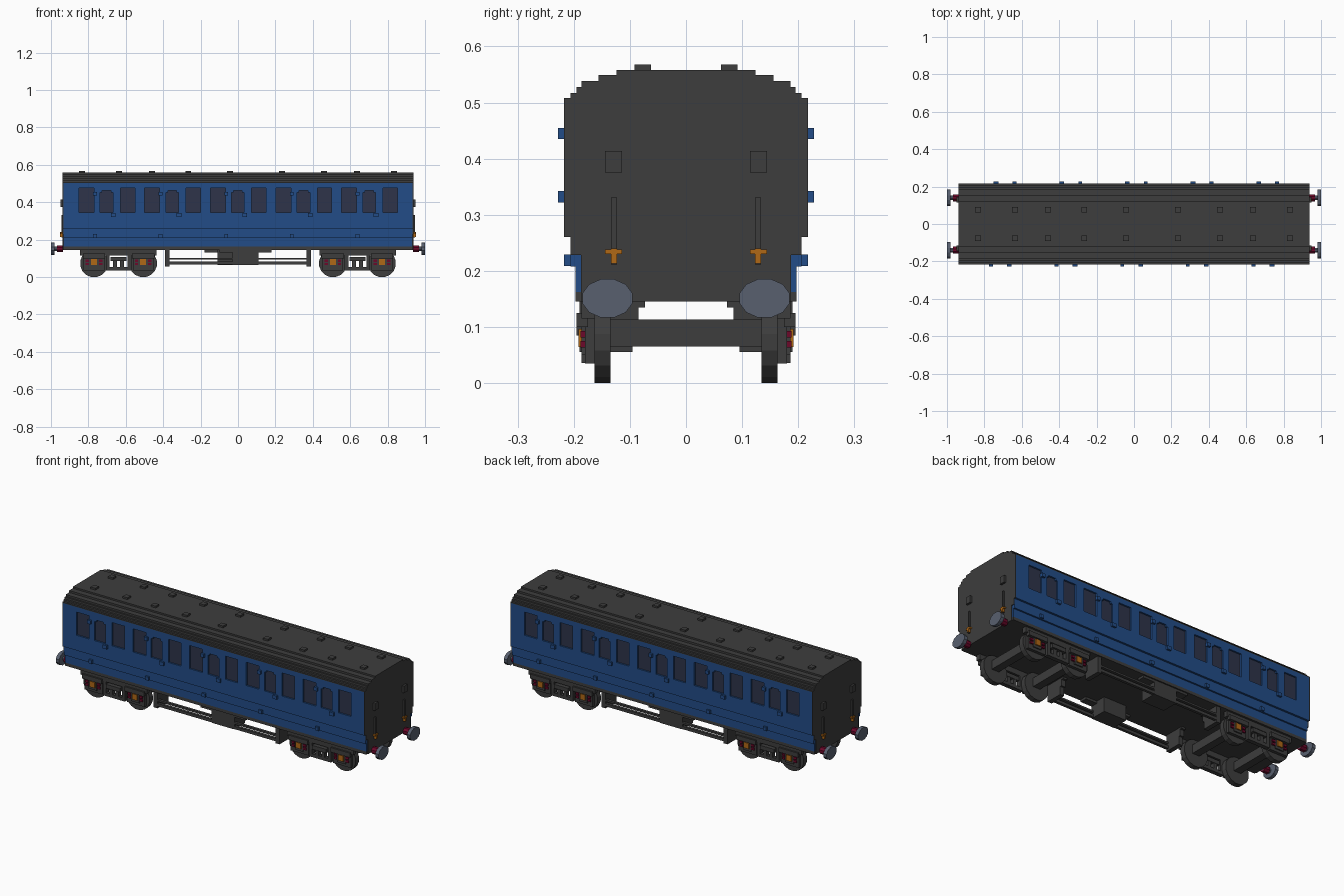
import bpy, bmesh, math
from mathutils import Matrix

cube = bpy.data.objects.get("Cube")
if cube:
    bpy.data.objects.remove(cube, do_unlink=True)


def material(name, rgb):
    col = [((c / 255 + 0.055) / 1.055) ** 2.4 if c > 10 else c / 255 / 12.92 for c in rgb] + [1]
    m = bpy.data.materials.new(name)
    m.use_nodes = True
    m.diffuse_color = col
    b = m.node_tree.nodes["Principled BSDF"]
    b.inputs["Base Color"].default_value = col
    b.inputs["Roughness"].default_value = 0.8
    return m


BLUE = material("coach blue", (34, 76, 135))
DARK = material("charcoal", (61, 61, 61))
GLASS = material("window navy", (46, 52, 74))
STEEL = material("buffer steel", (88, 96, 111))
RED = material("deep red", (108, 8, 42))
ORANGE = material("brass orange", (176, 104, 22))

ONE = [(1, 1)]
ROT = [(1, 1), (-1, -1)]                      # half-turn about z
QUAD = [(1, 1), (-1, 1), (1, -1), (-1, -1)]   # mirrored in x and y


def finish(name, bm, mat):
    bmesh.ops.recalc_face_normals(bm, faces=bm.faces)
    me = bpy.data.meshes.new(name)
    bm.to_mesh(me)
    bm.free()
    me.materials.append(mat)
    ob = bpy.data.objects.new(name, me)
    bpy.context.collection.objects.link(ob)
    return ob


def boxes(name, mat, items, sym=ONE):
    """Blocks given as x0, x1, y0, y1, z0, z1, repeated by symmetry signs."""
    bm = bmesh.new()
    for x0, x1, y0, y1, z0, z1 in items:
        for sx, sy in sym:
            mx = Matrix.Translation((sx * (x0 + x1) / 2, sy * (y0 + y1) / 2, (z0 + z1) / 2))
            bmesh.ops.create_cube(bm, size=1, matrix=mx @ Matrix.Diagonal((x1 - x0, y1 - y0, z1 - z0, 1)))
    return finish(name, bm, mat)


def stepped_prism(name, mat, steps, z, x0, x1):
    """Stepped cross-section: (half width, top z) from the bottom up, run along x."""
    right = []
    for w, top in steps:
        right += [(w, z), (w, top)]
        z = top
    outline = right + [(-y, h) for y, h in reversed(right)]
    bm = bmesh.new()
    face = bm.faces.new([bm.verts.new((x0, y, h)) for y, h in outline])
    ext = bmesh.ops.extrude_face_region(bm, geom=[face])
    bmesh.ops.translate(bm, vec=(x1 - x0, 0, 0),
                        verts=[v for v in ext["geom"] if isinstance(v, bmesh.types.BMVert)])
    return finish(name, bm, mat)


def discs(name, mat, items, axis, sides, sym=QUAD, squash=1):
    """Cylinders given as x, y, z, radius, length."""
    bm = bmesh.new()
    rot = Matrix.Rotation(math.pi / 2, 4, axis)
    for x, y, z, r, d in items:
        for sx, sy in sym:
            mx = (Matrix.Translation((sx * x, sy * y, z)) @ Matrix.Diagonal((1, 1, squash, 1))
                  @ rot @ Matrix.Rotation(math.pi / sides, 4, "Z"))
            bmesh.ops.create_cone(bm, cap_ends=True, segments=sides, radius1=r, radius2=r, depth=d, matrix=mx)
    return finish(name, bm, mat)


# Body core, roof, floor and end panels
L, E = 0.937, 0.933
ROOF = [(0.217, 0.508), (0.206, 0.517), (0.195, 0.528), (0.186, 0.538), (0.156, 0.549), (0.124, 0.558)]
stepped_prism("body_core", BLUE, [(0.197, 0.208), (0.206, 0.503)], 0.162, -E, E)
stepped_prism("roof", DARK, ROOF, 0.503, -L, L)
boxes("floor", DARK, [(-E, E, -0.197, 0.197, 0.145, 0.162)])
for name, a, b in (("right_end_panel", E, L), ("left_end_panel", -L, -E)):
    stepped_prism(name, DARK, [(0.187, 0.228), (0.206, 0.26), (0.217, 0.503)], 0.145, a, b)

# Side skin around recessed windows, five compartments per side
Y0, Y1 = -0.217, -0.206
skin = [(-E, E, Y0, Y1, 0.26, 0.345), (-E, E, Y0, Y1, 0.475, 0.503)]
panes, handles, edge = [], [], -E
for i in range(5):
    cx = (i - 2) * 0.351
    for a, b, door in ((-0.148, -0.068, 0), (-0.035, 0.033, 1), (0.073, 0.15, 0)):
        a, b = a + cx, b + cx
        skin.append((edge, a, Y0, Y1, 0.345, 0.475))
        edge = b
        panes.append((a, b, -0.208, -0.205, 0.345, 0.475))
        if door:
            skin += [(a, b, Y0, Y1, 0.462, 0.475), (a, a + 0.011, Y0, Y1, 0.452, 0.462),
                     (b - 0.011, b, Y0, Y1, 0.452, 0.462)]
    handles += [(cx - 0.073, cx - 0.053, -0.228, -0.212, 0.435, 0.455),
                (cx + 0.023, cx + 0.048, -0.228, -0.212, 0.322, 0.342),
                (cx - 0.073, cx - 0.053, -0.217, -0.2, 0.209, 0.229)]
skin.append((edge, E, Y0, Y1, 0.345, 0.475))
boxes("side_skin", BLUE, skin, ROT)
boxes("windows", GLASS, panes, ROT)
boxes("door_handles_and_hinges", BLUE, handles, ROT)

# Roof vents
vx = [-0.834, -0.636, -0.46, -0.267, -0.043, 0.235, 0.46, 0.636, 0.834]
boxes("roof_vents", DARK, [(x - 0.015, x + 0.015, s * 0.077 - 0.015, s * 0.077 + 0.015, 0.555, 0.568)
                           for x in vx for s in (1, -1)])

# End fittings: lamp brackets, handrails and taps
boxes("lamp_brackets", DARK, [(L - 0.002, 0.949, 0.114, 0.144, 0.375, 0.414)], QUAD)
boxes("end_handrails", DARK, [(L - 0.002, 0.945, 0.124, 0.133, 0.21, 0.332)], QUAD)
boxes("end_taps", ORANGE, [(L, 0.949, 0.114, 0.144, 0.23, 0.238),
                           (L, 0.951, 0.123, 0.134, 0.213, 0.24)], QUAD)

# Buffers
discs("buffer_heads", STEEL, [(0.99, 0.14, 0.151, 0.046, 0.02)], "Y", 12, squash=0.77)
discs("buffer_rods", STEEL, [(0.965, 0.14, 0.151, 0.013, 0.06)], "Y", 8)
discs("buffer_sleeves", RED, [(0.952, 0.14, 0.151, 0.02, 0.034)], "Y", 8)

# Underframe trusses and equipment boxes
boxes("truss_posts", DARK, [(0.365, 0.39, 0.095, 0.19, 0.055, 0.1),
                            (0.365, 0.39, 0.085, 0.19, 0.1, 0.135),
                            (0.365, 0.39, 0.073, 0.19, 0.135, 0.146)], QUAD)
boxes("truss_rails", DARK, [(-0.38, 0.38, -0.19, -0.175, 0.066, 0.082),
                            (-0.38, 0.38, -0.19, -0.175, 0.093, 0.103),
                            (-0.1, 0.18, -0.19, -0.15, 0.132, 0.146)], ROT)
boxes("equipment_boxes", DARK, [(-0.03, 0.11, -0.19, -0.095, 0.064, 0.146)], ROT)

# Bogies: wheels, axle beams, side frames and axleboxes
AXLES = (0.507, 0.77)
discs("wheels", DARK, [(x, 0.149, 0.073, 0.0745, 0.029) for x in AXLES], "X", 16)
boxes("axle_beams", DARK, [(x - 0.022, x + 0.022, -0.15, 0.15, 0.065, 0.113) for x in AXLES],
      [(1, 1), (-1, 1)])
frame = [(0.435, 0.845, 0.163, 0.186, 0.115, 0.146),   # top beam
         (0.57, 0.707, 0.163, 0.186, 0.036, 0.054),    # lower stretcher
         (0.57, 0.59, 0.163, 0.186, 0.054, 0.115),     # stretcher hangers
         (0.687, 0.707, 0.163, 0.186, 0.054, 0.115),
         (0.595, 0.682, 0.163, 0.195, 0.085, 0.107),   # bolster
         (0.61, 0.63, 0.165, 0.186, 0.054, 0.085),     # bolster springs
         (0.647, 0.667, 0.165, 0.186, 0.054, 0.085)]
red, brass = [], []
for x in AXLES:
    frame += [(x - 0.055, x + 0.055, 0.163, 0.18, 0.035, 0.115),
              (x - 0.06, x + 0.06, 0.175, 0.195, 0.1, 0.125),
              (x - 0.025, x + 0.025, 0.175, 0.186, 0.05, 0.1)]
    brass.append((x - 0.016, x + 0.016, 0.18, 0.192, 0.064, 0.096))
    red += [(x + s * 0.036 - 0.009, x + s * 0.036 + 0.009, 0.175, 0.188, z, z + 0.012)
            for s in (1, -1) for z in (0.063, 0.081)]
boxes("bogie_frames", DARK, frame, QUAD)
boxes("axleboxes", ORANGE, brass, QUAD)
boxes("axle_springs", RED, red, QUAD)
